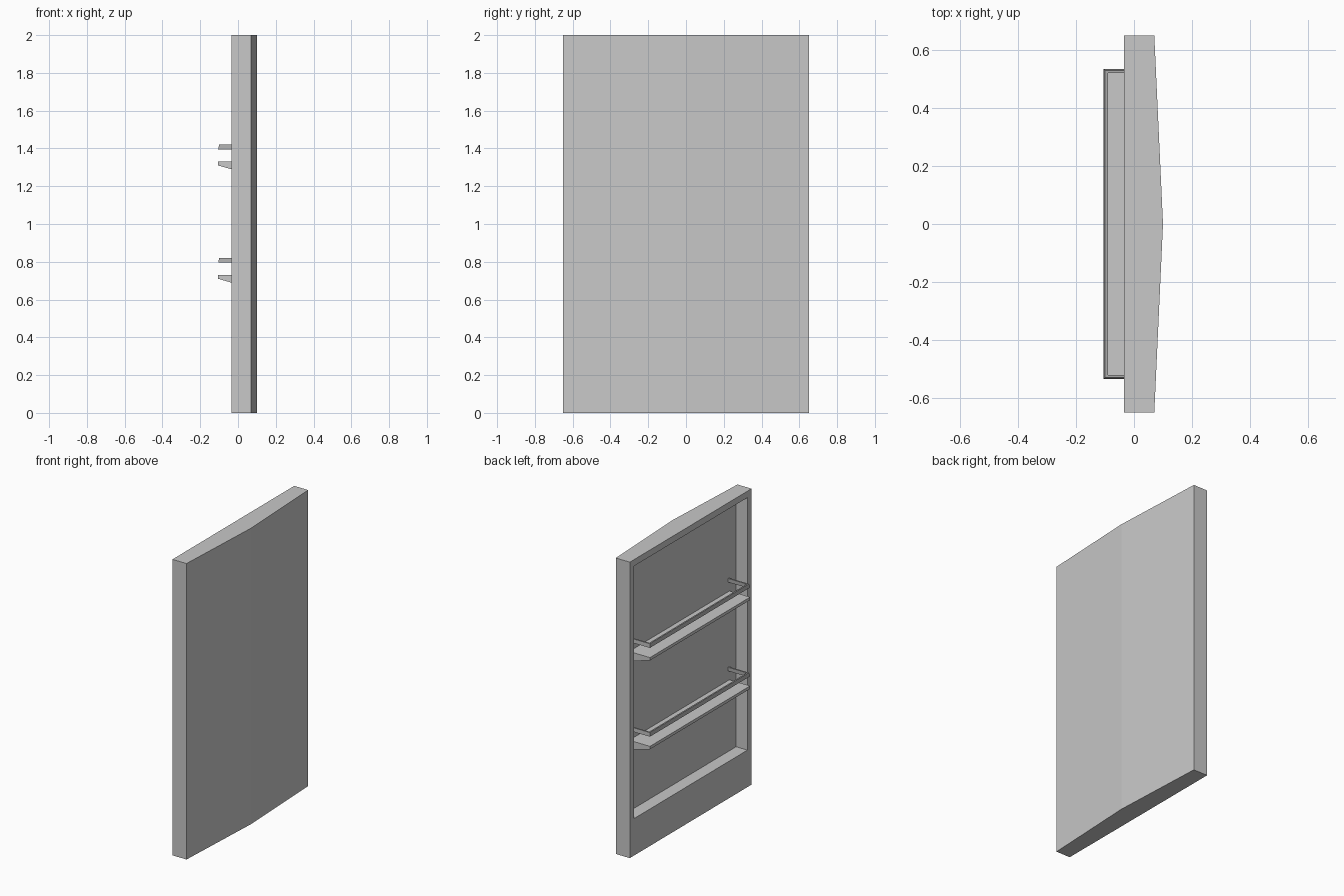
import bpy
import bmesh

if "Cube" in bpy.data.objects:
    bpy.data.objects.remove(bpy.data.objects["Cube"])

BACK_X = -0.035      # inner side of the door
FLOOR_X = 0.05       # bottom of the recess
OUT_X = -0.105       # outer reach of shelves and rails
HALF = 0.535         # half width of shelves and rails


def material(name, value):
    m = bpy.data.materials.new(name)
    m.diffuse_color = (value, value, value, 1)
    m.use_nodes = True
    m.node_tree.nodes["Principled BSDF"].inputs["Base Color"].default_value = m.diffuse_color
    return m


light = material("light grey", 0.58)
rail_grey = material("rail grey", 0.40)


def finish(bm, name, mat):
    bmesh.ops.recalc_face_normals(bm, faces=bm.faces)
    me = bpy.data.meshes.new(name)
    bm.to_mesh(me)
    bm.free()
    me.materials.append(mat)
    ob = bpy.data.objects.new(name, me)
    bpy.context.collection.objects.link(ob)
    return ob


def loft(name, rings, mat):
    """Bridge equal-sized rings of points and cap both ends."""
    bm = bmesh.new()
    loops = [[bm.verts.new(p) for p in ring] for ring in rings]
    n = len(loops[0])
    for a, b in zip(loops, loops[1:]):
        for i in range(n):
            j = (i + 1) % n
            bm.faces.new((a[i], a[j], b[j], b[i]))
    bm.faces.new(loops[0])
    bm.faces.new(loops[-1])
    return finish(bm, name, mat)


# door panel: shallow peaked outline with a recess on its inner side
outline = [(BACK_X, -0.65), (0.07, -0.65), (0.10, 0), (0.07, 0.65), (BACK_X, 0.65)]
door = loft("door_panel", [[(x, y, z) for x, y in outline] for z in (0, 2)], light)
bm = bmesh.new()
bm.from_mesh(door.data)
bm.normal_update()
inner = next(f for f in bm.faces if f.normal.x < -0.9)
bmesh.ops.inset_individual(bm, faces=[inner], thickness=0.062)
for v in inner.verts:
    if v.co.z < 1:
        v.co.z = 0.25
cut = bmesh.ops.extrude_discrete_faces(bm, faces=[inner])["faces"][0]
for v in cut.verts:
    v.co.x = FLOOR_X
bm.to_mesh(door.data)
bm.free()


# shelf: plate with sloping underside
def shelf(name, z):
    profile = [(OUT_X, z), (FLOOR_X, z), (FLOOR_X, z - 0.065), (OUT_X, z - 0.02)]
    loft(name, [[(x, y, h) for x, h in profile] for y in (-HALF, HALF)], light)


# rail: mitred U-shaped bar with a slightly tapered outer side
def rail(name, z):
    section = [(0, z), (0.005, z + 0.025), (0.015, z + 0.025), (0.015, z)]
    path = [(FLOOR_X, 0, 1), (OUT_X, 1, 1), (OUT_X, 1, -1), (FLOOR_X, 0, -1)]
    loft(name, [[(x + k * o, s * (HALF - o), h) for o, h in section]
                for x, k, s in path], rail_grey)


for label, z in (("lower", 0.73), ("upper", 1.33)):
    shelf(label + "_shelf", z)
    rail(label + "_rail", z + 0.065)
